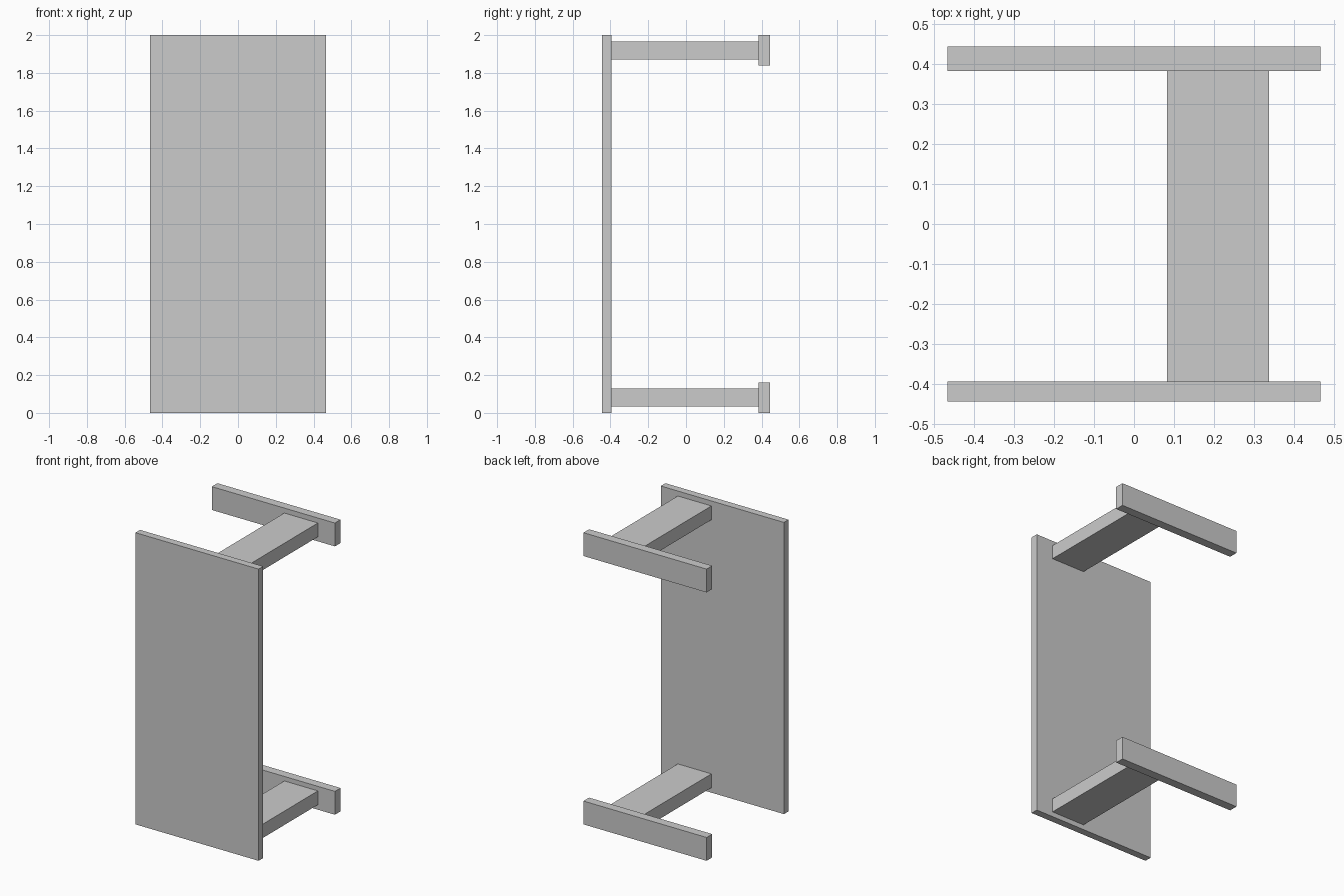
import bpy

if "Cube" in bpy.data.objects:
    bpy.data.objects.remove(bpy.data.objects["Cube"])


def box(name, x, y, z):
    """Box from (min, max) ranges on each axis."""
    bpy.ops.mesh.primitive_cube_add(
        size=1, location=[(a + b) / 2 for a, b in (x, y, z)])
    ob = bpy.context.object
    ob.name = name
    ob.scale = [b - a for a, b in (x, y, z)]
    bpy.ops.object.transform_apply(location=False, rotation=False, scale=True)
    return ob


HALF_W, HALF_D, LENGTH = 0.467, 0.444, 2.0
TOP_BACK, FOOT_FRONT = -0.394, 0.383

# Table top, standing upright on its short edge
box("table_top", (-HALF_W, HALF_W), (-HALF_D, TOP_BACK), (0, LENGTH))

# Off-centre leg and foot bar, mirrored to both ends of the top
for end, flip in (("lower", False), ("upper", True)):
    def span(a, b):
        return (LENGTH - b, LENGTH - a) if flip else (a, b)
    box(end + "_leg", (0.083, 0.338), (TOP_BACK, FOOT_FRONT), span(0.034, 0.129))
    box(end + "_foot", (-HALF_W, HALF_W), (FOOT_FRONT, HALF_D), span(0, 0.16))
